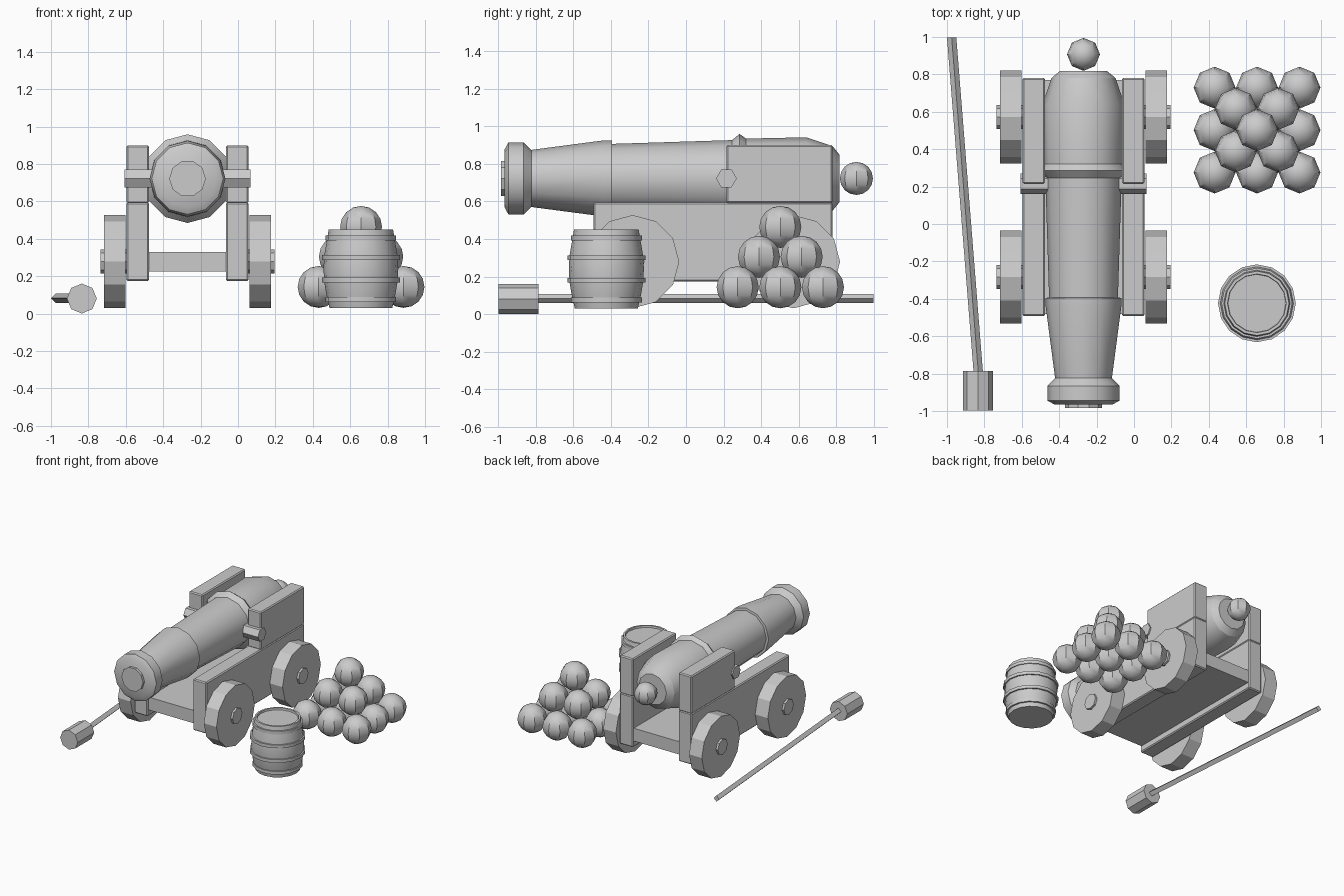
import bpy, bmesh, math

if "Cube" in bpy.data.objects:
    bpy.data.objects.remove(bpy.data.objects["Cube"])

iron = bpy.data.materials.new("plain_grey")
iron.diffuse_color = (0.6, 0.6, 0.6, 1)
iron.use_nodes = True
iron.node_tree.nodes["Principled BSDF"].inputs["Base Color"].default_value = iron.diffuse_color
CX, AXIS_Z = -0.27, 0.722        # gun centre line


def finish(name, bm, smooth=None):
    bmesh.ops.recalc_face_normals(bm, faces=bm.faces)
    me = bpy.data.meshes.new(name)
    bm.to_mesh(me)
    bm.free()
    me.materials.append(iron)
    ob = bpy.data.objects.new(name, me)
    bpy.context.collection.objects.link(ob)
    if smooth:
        bpy.ops.object.select_all(action='DESELECT')
        ob.select_set(True)
        bpy.context.view_layer.objects.active = ob
        bpy.ops.object.shade_smooth_by_angle(angle=math.radians(smooth))
    return ob


def lathe(name, profile, axis, centre, sides, smooth=None):
    """Turn (position, radius) pairs around the x, y or z axis and cap both ends."""
    bm = bmesh.new()
    rings = []
    for h, r in profile:
        ring = []
        for i in range(sides):
            a = 2 * math.pi * i / sides
            u, v = r * math.cos(a), r * math.sin(a)
            p = {'x': (h, u, v), 'y': (u, h, v), 'z': (u, v, h)}[axis]
            ring.append(bm.verts.new([p[k] + centre[k] for k in range(3)]))
        rings.append(ring)
    for a, b in zip(rings, rings[1:]):
        for i in range(sides):
            j = (i + 1) % sides
            bm.faces.new((a[i], a[j], b[j], b[i]))
    bm.faces.new(rings[0])
    bm.faces.new(rings[-1])
    return finish(name, bm, smooth)


def box(name, x0, x1, y0, y1, z0, z1, bevel=0.0):
    bm = bmesh.new()
    bmesh.ops.create_cube(bm, size=1)
    for v in bm.verts:
        v.co = [lo + (c + 0.5) * (hi - lo) for c, lo, hi in
                zip(v.co, (x0, y0, z0), (x1, y1, z1))]
    if bevel:
        bmesh.ops.bevel(bm, geom=bm.edges[:], offset=bevel, segments=1, affect='EDGES')
    return finish(name, bm)


def ball(name, centre, radius):
    bm = bmesh.new()
    bmesh.ops.create_uvsphere(bm, u_segments=8, v_segments=8, radius=radius)
    bmesh.ops.translate(bm, verts=bm.verts, vec=centre)
    return finish(name, bm, 30)


# Gun barrel with muzzle swell, bands and rounded breech
lathe("gun_barrel", [(-0.965, 0.155), (-0.945, 0.192), (-0.865, 0.192), (-0.823, 0.152),
                     (-0.435, 0.203), (-0.395, 0.203), (-0.393, 0.184), (0.245, 0.204),
                     (0.285, 0.237), (0.32, 0.212), (0.64, 0.219), (0.78, 0.172),
                     (0.818, 0.125)], 'y', (CX, 0, AXIS_Z), 12, 31)
lathe("muzzle_plug", [(-0.985, 0.098), (-0.96, 0.098)], 'y', (CX, 0, AXIS_Z), 10)
ball("breech_knob", (CX, 0.907, AXIS_Z), 0.088)
lathe("trunnion", [(-0.338, 0.055), (0.338, 0.055)], 'x', (CX, 0.215, AXIS_Z), 6)

# Carriage bed and stepped side cheeks
box("carriage_bed", CX - 0.21, CX + 0.21, -0.48, 0.77, 0.225, 0.33)
for s, side in ((-1, "left"), (1, "right")):
    xa, xb = sorted((CX + s * 0.205, CX + s * 0.327))
    box(side + "_lower_cheek", xa, xb, -0.493, 0.78, 0.174, 0.594, 0.008)
    box(side + "_upper_cheek", xa, xb, 0.215, 0.78, 0.59, 0.9, 0.008)
    # Wheels with hubs
    for y, end in ((-0.284, "front"), (0.572, "rear")):
        c = (CX, y, 0.279)
        lathe(f"{end}_{side}_wheel", [(s * 0.332, 0.248), (s * 0.447, 0.248)], 'x', c, 12)
        lathe(f"{end}_{side}_hub", [(s * 0.3, 0.064), (s * 0.464, 0.064)], 'x', c, 8)

# Stacked pile of shot: 3x3, 2x2, 1
for layer, (n, z) in enumerate(((3, 0.143), (2, 0.305), (1, 0.464))):
    for i in range(n):
        for j in range(n):
            off = (n - 1) / 2
            ball(f"shot_{layer}_{i}_{j}",
                 (0.658 + (i - off) * 0.227, 0.502 + (j - off) * 0.227, z), 0.112)

# Powder keg with hoops and a slightly sunken lid
KEG = (0.657, -0.424, 0)
lathe("powder_keg", [(0.03, 0.168), (0.10, 0.184), (0.17, 0.196), (0.24, 0.2), (0.31, 0.196),
                     (0.38, 0.184), (0.45, 0.172), (0.45, 0.157), (0.435, 0.155)],
      'z', KEG, 16, 31)
for k, (z, r) in enumerate(((0.075, 0.189), (0.18, 0.208), (0.30, 0.208), (0.405, 0.189))):
    lathe(f"keg_hoop_{k}", [(z - 0.013, r), (z + 0.013, r)], 'z', KEG, 16, 31)

# Ramming rod: octagonal head and a slanted square handle
lathe("rammer_head", [(-0.998, 0.08), (-0.785, 0.08)], 'y', (-0.835, 0, 0.081), 8)
handle = lathe("rammer_handle", [(-0.8, 0.025), (0.998, 0.025)], 'y', (-0.832, 0, 0.083), 4)
for v in handle.data.vertices:
    v.co.x -= (v.co.y + 0.8) / 1.798 * 0.143
